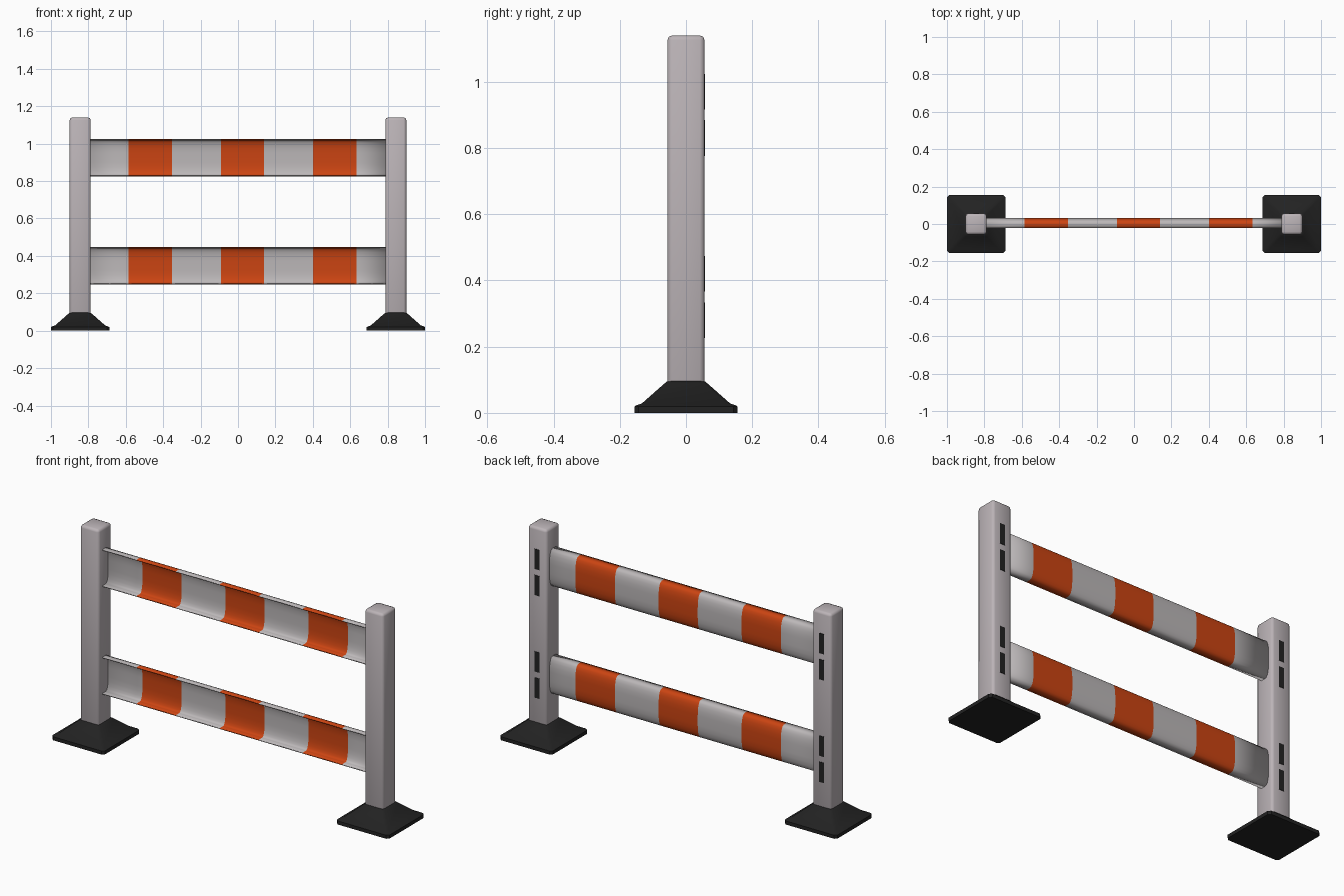
import bpy, bmesh, math
from mathutils import Matrix

cube = bpy.data.objects.get("Cube")
if cube:
    bpy.data.objects.remove(cube)


def material(name, rgb, rough=0.6):
    m = bpy.data.materials.new(name)
    m.use_nodes = True
    m.diffuse_color = (*rgb, 1)
    bsdf = m.node_tree.nodes["Principled BSDF"]
    bsdf.inputs["Base Color"].default_value = (*rgb, 1)
    bsdf.inputs["Roughness"].default_value = rough
    return m


GREY = material("warm light grey", (0.50, 0.455, 0.475))
WHITE = material("rail white", (0.50, 0.475, 0.48))
ORANGE = material("safety orange", (0.60, 0.058, 0.006))
BLACK = material("black rubber", (0.016, 0.016, 0.016))


def finish(name, bm, mats, angle=35):
    bmesh.ops.recalc_face_normals(bm, faces=bm.faces)
    mesh = bpy.data.meshes.new(name)
    bm.to_mesh(mesh)
    bm.free()
    for m in mats:
        mesh.materials.append(m)
    ob = bpy.data.objects.new(name, mesh)
    bpy.context.collection.objects.link(ob)
    bpy.ops.object.select_all(action="DESELECT")
    ob.select_set(True)
    bpy.context.view_layer.objects.active = ob
    bpy.ops.object.shade_smooth_by_angle(angle=math.radians(angle))
    return ob


def box(name, size, centre, mat, bevel=0, segments=2):
    bm = bmesh.new()
    bmesh.ops.create_cube(bm, size=1, matrix=Matrix.Translation(centre) @ Matrix.Diagonal((*size, 1)))
    if bevel:
        bmesh.ops.bevel(bm, geom=bm.edges[:], offset=bevel, segments=segments,
                        profile=0.5, affect="EDGES")
    return finish(name, bm, [mat], 50)


def foot(name, x):
    # Stacked square rings with clipped corners: flat skirt, then a sloping collar
    bm = bmesh.new()
    rings = []
    for half, z in ((0.156, 0), (0.156, 0.019), (0.150, 0.023), (0.134, 0.028),
                    (0.066, 0.088), (0.056, 0.096)):
        c = 0.012
        ring = []
        for sx, sy in ((1, 1), (-1, 1), (-1, -1), (1, -1)):
            ends = [(sx * half, sy * (half - c)), (sx * (half - c), sy * half)]
            if sx * sy < 0:
                ends.reverse()
            ring += [bm.verts.new((x + px, py, z)) for px, py in ends]
        rings.append(ring)
    for low, high in zip(rings, rings[1:]):
        for i in range(8):
            j = (i + 1) % 8
            bm.faces.new((low[i], low[j], high[j], high[i]))
    bm.faces.new(rings[0])
    bm.faces.new(rings[-1])
    return finish(name, bm, [BLACK])


# Channel section open to the front: upper half as (y, z), mirrored below
HALF = [(-0.021, 0.097), (0.004, 0.097), (0.013, 0.094), (0.019, 0.086),
        (0.024, 0.072), (0.028, 0.050), (0.029, 0.025)]
SECTION = HALF + [(y, -z) for y, z in reversed(HALF)]
STATIONS = [-0.80, -0.585, -0.352, -0.092, 0.140, 0.400, 0.634, 0.80]


def rail(name, z0):
    # Extruded channel with alternating white and orange bands
    bm = bmesh.new()
    cols = [[bm.verts.new((x, y, z0 + z)) for y, z in SECTION] for x in STATIONS]
    for k, (a, b) in enumerate(zip(cols, cols[1:])):
        for i in range(len(SECTION) - 1):
            face = bm.faces.new((a[i], b[i], b[i + 1], a[i + 1]))
            face.material_index = k % 2
    ob = finish(name, bm, [WHITE, ORANGE])
    thick = ob.modifiers.new("thickness", "SOLIDIFY")
    thick.thickness = 0.006
    thick.offset = 0
    return ob


# Two posts, each with a rubber foot and four slots in the back
for side, x in (("left", 0.844), ("right", -0.844)):
    foot(side + "_foot", x)
    box(side + "_post", (0.112, 0.112, 1.09), (x, 0, 0.595), GREY, 0.014)
    for n, z in enumerate((0.28, 0.42, 0.83, 0.97)):
        box(f"{side}_slot_{n + 1}", (0.03, 0.004, 0.108), (x, 0.056, z), BLACK)

# Two striped rails
rail("lower_rail", 0.348)
rail("upper_rail", 0.925)
